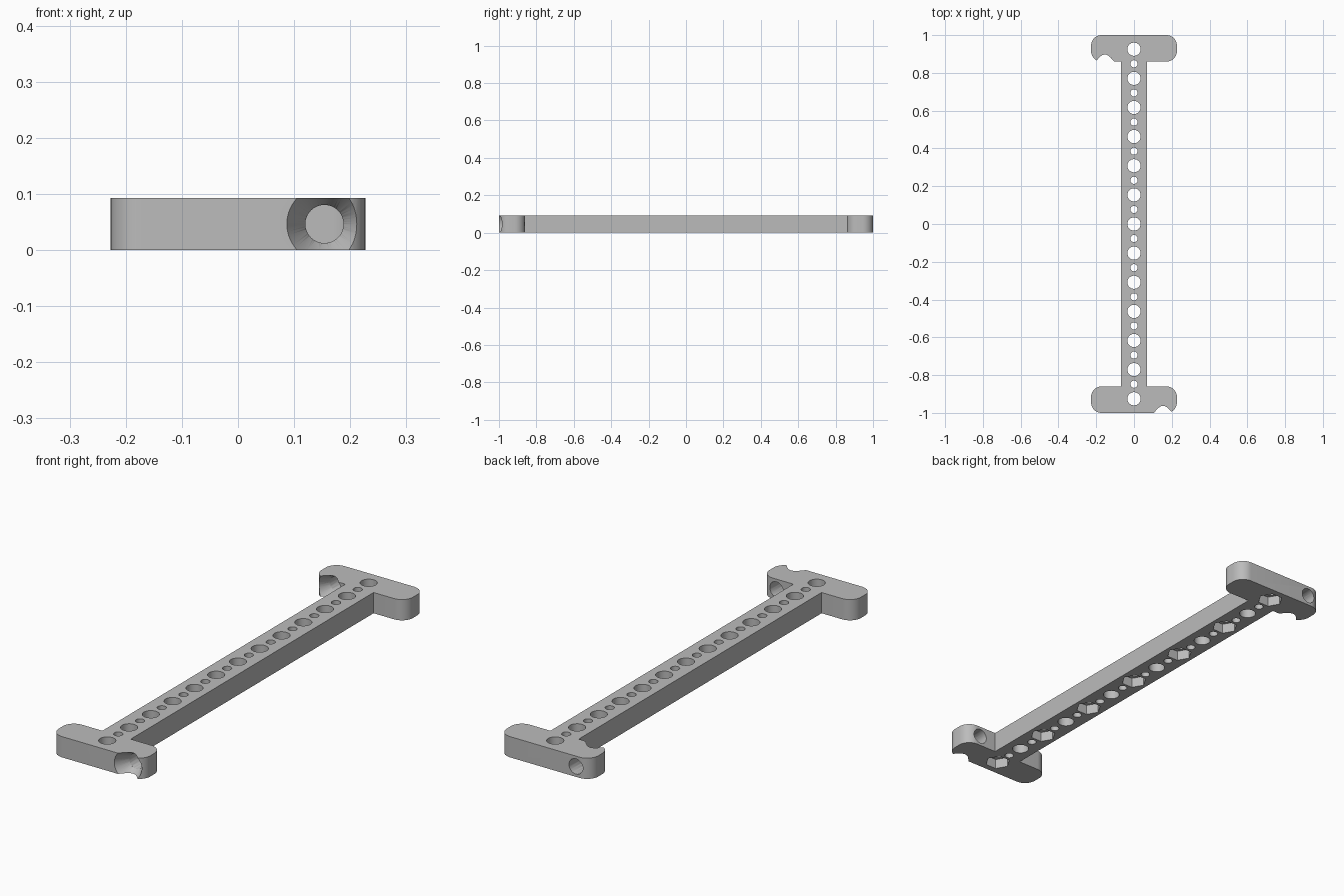
import bpy, bmesh
from math import pi, cos, sin, radians
from mathutils import Matrix, Vector

if "Cube" in bpy.data.objects:
    bpy.data.objects.remove(bpy.data.objects["Cube"], do_unlink=True)

H = 0.093           # thickness
HEAD_X = 0.227      # half width of each end block
HEAD_Y = 0.86       # inner edge of each end block
BAR_X = 0.07        # half width of the bar
CORNER = 0.055      # rounded corner radius
PITCH = 0.1542      # spacing of large holes
BORE_X = 0.154      # sideways offset of the lengthwise bores


def arc(cx, cy, r, start, steps=10):
    return [(cx + r * cos(start + pi / 2 * i / steps),
             cy + r * sin(start + pi / 2 * i / steps)) for i in range(steps + 1)]


def finish(bm, name):
    bmesh.ops.recalc_face_normals(bm, faces=bm.faces)
    mesh = bpy.data.meshes.new(name)
    bm.to_mesh(mesh)
    bm.free()
    obj = bpy.data.objects.new(name, mesh)
    bpy.context.collection.objects.link(obj)
    return obj


def cylinder(bm, centre, r1, r2, depth, sides=48, along_y=False, turn=0):
    m = Matrix.Translation(Vector(centre))
    m = m @ (Matrix.Rotation(-pi / 2, 4, 'X') if along_y else Matrix.Rotation(turn, 4, 'Z'))
    bmesh.ops.create_cone(bm, cap_ends=True, segments=sides, radius1=r1,
                          radius2=r2, depth=depth, matrix=m)


# I-shaped plate: one half outline, turned half round for the other
half = [(BAR_X, HEAD_Y)]
half += arc(HEAD_X - CORNER, HEAD_Y + CORNER, CORNER, -pi / 2)
half += arc(HEAD_X - CORNER, 1 - CORNER, CORNER, 0)
half += [(-x, y) for x, y in reversed(half)]
outline = half + [(-x, -y) for x, y in half]
bm = bmesh.new()
face = bm.faces.new([bm.verts.new((x, y, 0)) for x, y in outline])
top = bmesh.ops.extrude_face_region(bm, geom=[face])["geom"]
bmesh.ops.translate(bm, vec=(0, 0, H), verts=[v for v in top if isinstance(v, bmesh.types.BMVert)])
plate = finish(bm, "mounting_bar")

# Vertical holes: large ones on the pitch, small ones between
bm = bmesh.new()
for i in range(-6, 7):
    cylinder(bm, (0, i * PITCH, H / 2), 0.035, 0.035, 0.3)
    if i < 6:
        cylinder(bm, (0, (i + 0.5) * PITCH, H / 2), 0.019, 0.019, 0.3, 32)
holes = finish(bm, "hole_cutter")

# Hexagonal nut pockets under every other large hole
bm = bmesh.new()
for i in range(-6, 7, 2):
    cylinder(bm, (0, i * PITCH, 0), 0.054, 0.054, 0.09, 6, turn=pi / 6)
pockets = finish(bm, "nut_pocket_cutter")

# Lengthwise bores through the end blocks, flared on the front side
bm = bmesh.new()
for x, y in ((BORE_X, -1), (-BORE_X, HEAD_Y)):
    cylinder(bm, (x, y + 0.07, H / 2), 0.034, 0.034, 0.3, along_y=True)
bores = finish(bm, "bore_cutter")
bm = bmesh.new()
for x, y in ((BORE_X, -1), (-BORE_X, HEAD_Y)):
    cylinder(bm, (x, y + 0.02, H / 2), 0.078, 0.034, 0.08, 64, along_y=True)
flares = finish(bm, "flare_cutter")

# Cut the plate and bake the result
cutters = (holes, pockets, bores, flares)
for cutter in cutters:
    cutter.hide_render = True
    mod = plate.modifiers.new(cutter.name, 'BOOLEAN')
    mod.operation = 'DIFFERENCE'
    mod.solver = 'EXACT'
    mod.object = cutter
graph = bpy.context.evaluated_depsgraph_get()
plate.data = bpy.data.meshes.new_from_object(plate.evaluated_get(graph))
plate.modifiers.clear()
for cutter in cutters:
    bpy.data.objects.remove(cutter, do_unlink=True)

# Plain grey finish
grey = bpy.data.materials.new("plain_grey")
grey.use_nodes = True
colour = (0.5, 0.5, 0.5, 1)
grey.diffuse_color = colour
grey.node_tree.nodes["Principled BSDF"].inputs["Base Color"].default_value = colour
plate.data.materials.clear()
plate.data.materials.append(grey)

bpy.ops.object.select_all(action='DESELECT')
plate.select_set(True)
bpy.context.view_layer.objects.active = plate
bpy.ops.object.shade_smooth_by_angle(angle=radians(30))
